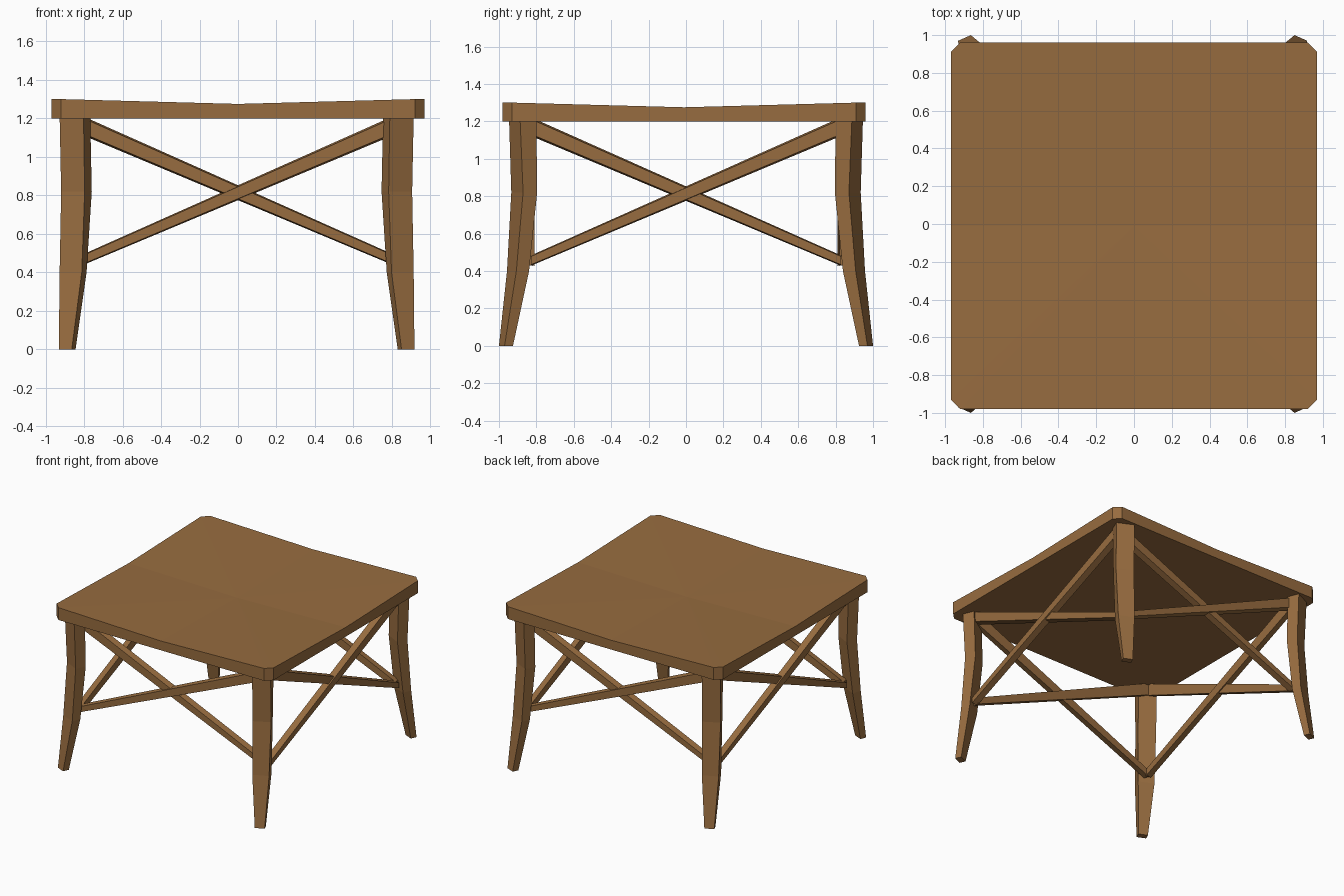
import bpy
from math import pi
from mathutils import Matrix

if "Cube" in bpy.data.objects:
    bpy.data.objects.remove(bpy.data.objects["Cube"])

wood = bpy.data.materials.new("brown wood")
wood.diffuse_color = (0.31, 0.15, 0.05, 1)
wood.use_nodes = True
wood.node_tree.nodes["Principled BSDF"].inputs["Base Color"].default_value = wood.diffuse_color


def make(name, verts, faces):
    me = bpy.data.meshes.new(name)
    me.from_pydata(verts, [], faces)
    me.materials.append(wood)
    ob = bpy.data.objects.new(name, me)
    bpy.context.collection.objects.link(ob)
    # consistent outward normals
    bpy.context.view_layer.objects.active = ob
    ob.select_set(True)
    bpy.ops.object.mode_set(mode='EDIT')
    bpy.ops.mesh.select_all(action='SELECT')
    bpy.ops.mesh.normals_make_consistent(inside=False)
    bpy.ops.object.mode_set(mode='OBJECT')
    ob.select_set(False)
    return ob


def loft(name, rings):
    """Skin equal-sized rings of points and cap both ends."""
    n = len(rings[0])
    verts = [p for r in rings for p in r]
    faces = [(k * n + i, k * n + (i + 1) % n, (k + 1) * n + (i + 1) % n, (k + 1) * n + i)
             for k in range(len(rings) - 1) for i in range(n)]
    faces += [tuple(range(n))[::-1], tuple(range(len(verts) - n, len(verts)))]
    return make(name, verts, faces)


# Seat: chamfered square slab, its top dished towards the centre
H, C = 0.97, 0.92
quarter = [(C, -H), (H, -C), (H, 0)]
outline = []
for k in range(4):
    for x, y in quarter:
        for _ in range(k):
            x, y = -y, x
        outline.append((x, y))
n = len(outline)
verts = [(x, y - 0.01, 1.2) for x, y in outline]
verts += [(x, y - 0.01, 1.275 if 0 in (x, y) else 1.3) for x, y in outline]
verts.append((0, -0.01, 1.255))
faces = [(i, (i + 1) % n, n + (i + 1) % n, n + i) for i in range(n)]
faces += [(n + i, n + (i + 1) % n, 2 * n) for i in range(n)]
faces.append(tuple(range(n)))
make("seat", verts, faces)

# Legs: turned rectangular section; z, inner x, ridge x, outer x, front y, ridge y, back y
levels = [(0.00, 0.837, 0.857, 0.924, -1.000, -0.970, -0.925),
          (0.40, 0.780, 0.805, 0.920, -0.957, -0.907, -0.839),
          (0.82, 0.753, 0.790, 0.912, -0.934, -0.871, -0.796),
          (1.21, 0.761, 0.796, 0.920, -0.946, -0.887, -0.800)]
for sx, side in ((1, "right"), (-1, "left")):
    for sy, end in ((1, "front"), (-1, "back")):
        rings = []
        for z, xi, xr, xo, yf, yr, yb in levels:
            pts = [(xr, yf), (xo, yr), (xo - xr + xi, yb), (xi, yf + yb - yr)]
            rings.append([(sx * x - 0.007, sy * y, z) for x, y in pts])
        loft(f"{end}_{side}_leg", rings)

# Crossed braces: tapered bars, one falling each way on every side
for k, side in enumerate(("front", "right", "back", "left")):
    turn = Matrix.Rotation(k * pi / 2, 4, 'Z')
    for s, y, way in ((1, -0.845, "outer"), (-1, -0.835, "inner")):
        rings = []
        for x, z, h in ((0.83, 1.172, 0.10), (-0.83, 0.455, 0.055)):
            o, i = h * 0.4, h * 0.5
            rings.append([(s * x, y - 0.025, z - o), (s * x, y - 0.025, z + o),
                          (s * x, y + 0.025, z + i), (s * x, y + 0.025, z - i)])
        loft(f"{side}_{way}_brace", rings).data.transform(turn)
